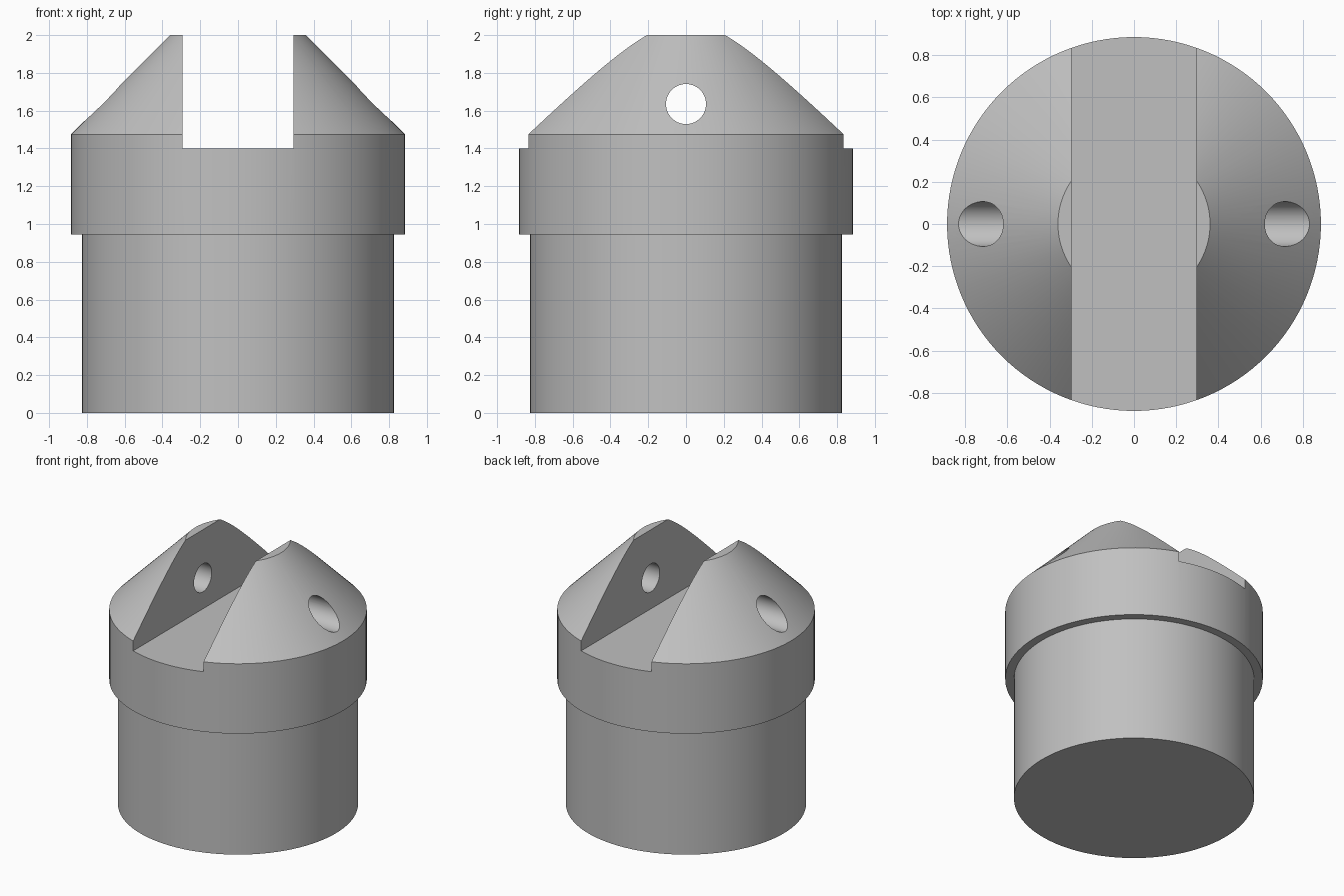
import bpy
import bmesh
import math
from mathutils import Matrix

cube = bpy.data.objects.get("Cube")
if cube:
    bpy.data.objects.remove(cube, do_unlink=True)

SEGMENTS = 128
SLOT_HALF_WIDTH = 0.295
SLOT_FLOOR = 1.4
HOLE_HEIGHT = 1.635
HOLE_RADIUS = 0.106

grey = bpy.data.materials.new("plain grey")
grey.use_nodes = True
colour = (0.53, 0.53, 0.53, 1.0)
grey.diffuse_color = colour
grey.node_tree.nodes["Principled BSDF"].inputs["Base Color"].default_value = colour


def make_object(name, bm):
    bmesh.ops.recalc_face_normals(bm, faces=bm.faces)
    mesh = bpy.data.meshes.new(name)
    bm.to_mesh(mesh)
    bm.free()
    mesh.materials.append(grey)
    obj = bpy.data.objects.new(name, mesh)
    bpy.context.collection.objects.link(obj)
    return obj


def turned_solid(name, profile):
    """Stack rings of (radius, height) and cap both ends."""
    bm = bmesh.new()
    rings = []
    for radius, z in profile:
        angles = [math.tau * i / SEGMENTS for i in range(SEGMENTS)]
        rings.append([bm.verts.new((radius * math.cos(a), radius * math.sin(a), z))
                      for a in angles])
    for low, high in zip(rings, rings[1:]):
        for i in range(SEGMENTS):
            j = (i + 1) % SEGMENTS
            bm.faces.new((low[i], low[j], high[j], high[i]))
    bm.faces.new(rings[0][::-1])
    bm.faces.new(rings[-1])
    return make_object(name, bm)


# Stepped round body with a truncated cone on top
body = turned_solid("slotted_plug_body", [
    (0.825, 0), (0.825, 0.945), (0.885, 0.945), (0.885, 1.475), (0.36, 2)])

# Slot cutter, open at the top and both ends
bm = bmesh.new()
bmesh.ops.create_cube(bm, size=1, matrix=Matrix.Translation((0, 0, SLOT_FLOOR + 0.5))
                      @ Matrix.Diagonal((2 * SLOT_HALF_WIDTH, 3, 1, 1)))
slot_cutter = make_object("slot_cutter", bm)

# Cross hole cutter through both jaws
bm = bmesh.new()
bmesh.ops.create_cone(bm, cap_ends=True, segments=64, radius1=HOLE_RADIUS,
                      radius2=HOLE_RADIUS, depth=3,
                      matrix=Matrix.Translation((0, 0, HOLE_HEIGHT))
                      @ Matrix.Rotation(math.pi / 2, 4, "Y"))
hole_cutter = make_object("hole_cutter", bm)

# Cut the body, then discard the helpers
bpy.ops.object.select_all(action="DESELECT")
bpy.context.view_layer.objects.active = body
body.select_set(True)
for cutter in (slot_cutter, hole_cutter):
    cutter.hide_render = True
    cut = body.modifiers.new(cutter.name, "BOOLEAN")
    cut.operation = "DIFFERENCE"
    cut.solver = "EXACT"
    cut.object = cutter
    bpy.ops.object.modifier_apply(modifier=cut.name)
    bpy.data.objects.remove(cutter, do_unlink=True)

bpy.ops.object.shade_smooth_by_angle(angle=math.radians(30))
